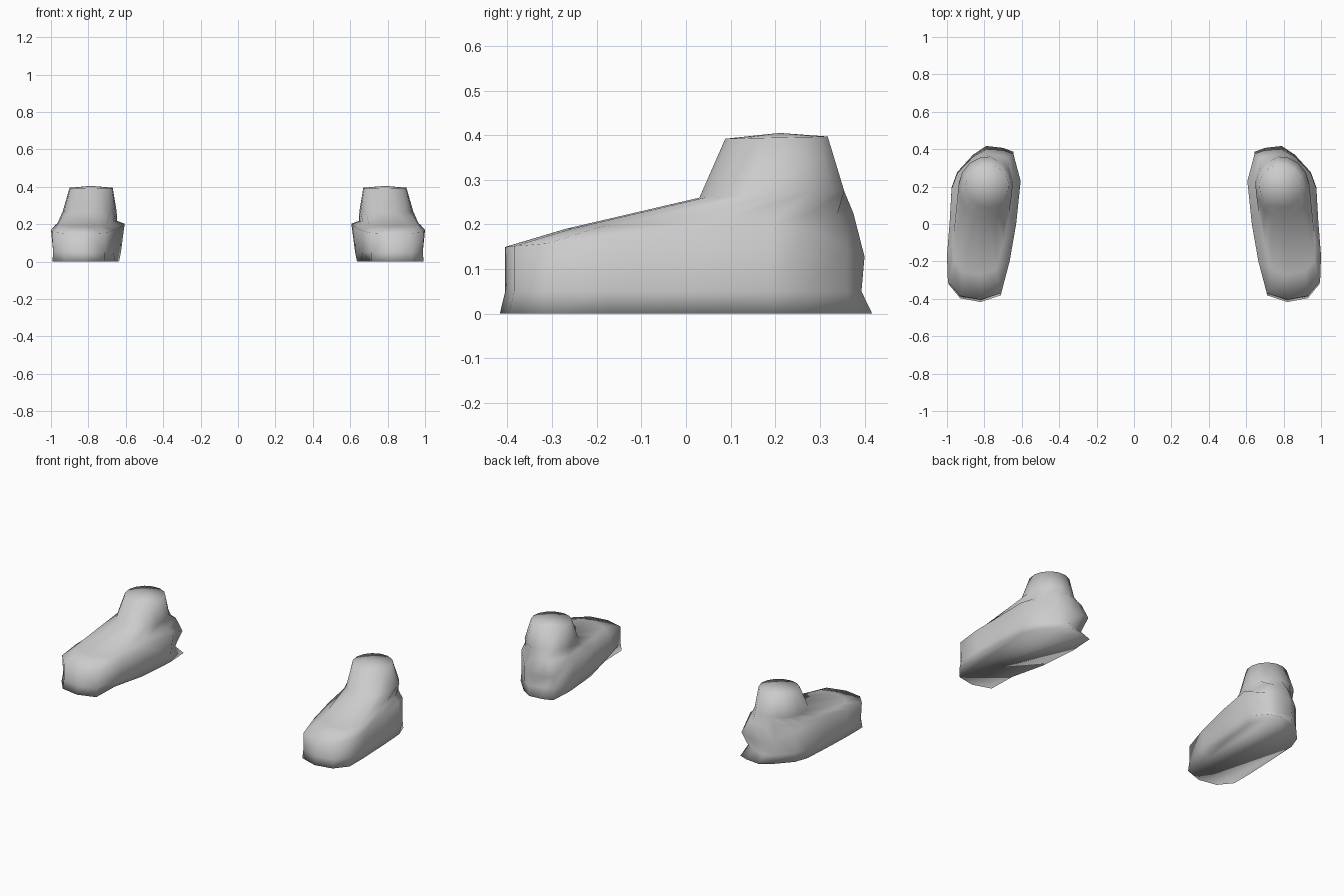
import bpy, bmesh, math

if "Cube" in bpy.data.objects:
    bpy.data.objects.remove(bpy.data.objects["Cube"])

# Plan outline of the right-hand shoe, from the toe round the outer side to the heel and back
OUTLINE = [(.82, -.405), (.93, -.385), (.995, -.31), (1.0, -.17), (.985, .02),
           (.975, .19), (.945, .27), (.86, .36), (.79, .405), (.70, .395),
           (.645, .375), (.606, .23), (.63, .0), (.665, -.2), (.71, -.37)]
N = len(OUTLINE)


def sole_ring():
    # flared at toe and heel, narrower along the inner arch
    shift = {10: .0, 11: .03, 12: .025, 13: .04}
    return [(min(x, .993) + shift.get(i, 0), y * 1.03, 0) for i, (x, y) in enumerate(OUTLINE)]


def waist_ring():
    # pinched just above the sole, most of all at the inner heel
    ring = []
    for i, (x, y) in enumerate(OUTLINE):
        if i in (9, 10):
            x, y = x + .03, y - .03
        elif i in (8, 11, 12):
            x, y = x + .02, y - .012 * (i == 8)
        ring.append((min(x, .988), y, .05))
    return ring


def upper_ring():
    # widest line of the upper: rises to the ankle, dips at the heel
    ring = []
    for x, y in OUTLINE:
        z = .15 + .05 * (y + .4) / .6 if y < .25 else .20 - .07 * (y - .25) / .15
        ring.append((x, min(y, .40), z))
    return ring


def instep_ring(yf, yb, zf, zb, scale):
    ring = []
    for x, y in OUTLINE:
        t = (y + .405) / .81
        mid = .852 - .058 * t
        ring.append((mid + (x - mid) * scale, yf + (yb - yf) * t, zf + (zb - zf) * t))
    return ring


def ankle_ring(cx, rx, yf, yb, zf, zb):
    ring = []
    for i in range(N):
        a = 2 * math.pi * i / N
        t = (1 - math.cos(a)) / 2
        ring.append((cx + rx * math.sin(a), yf + (yb - yf) * t, zf + (zb - zf) * t))
    return ring


rings = [sole_ring(), waist_ring(), upper_ring(),
         instep_ring(-.27, .375, .19, .225, .80),
         ankle_ring(.793, .145, .03, .358, .26, .275),
         ankle_ring(.785, .116, .088, .32, .392, .397)]

# Loft the rings into a closed shoe
bm = bmesh.new()
loops = [[bm.verts.new(p) for p in r] for r in rings]
for a, b in zip(loops, loops[1:]):
    for i in range(N):
        j = (i + 1) % N
        bm.faces.new((a[i], a[j], b[j], b[i]))
bm.faces.new(loops[0])
top = bm.verts.new((.785, .21, .405))
for i in range(N):
    bm.faces.new((loops[-1][i], loops[-1][(i + 1) % N], top))
bmesh.ops.recalc_face_normals(bm, faces=bm.faces[:])
for f in bm.faces:
    f.smooth = True

mesh = bpy.data.meshes.new("shoes")
bm.to_mesh(mesh)
bm.free()
shoes = bpy.data.objects.new("shoes", mesh)
bpy.context.collection.objects.link(shoes)

# Second shoe
shoes.modifiers.new("mirror", 'MIRROR').use_mirror_merge = False
